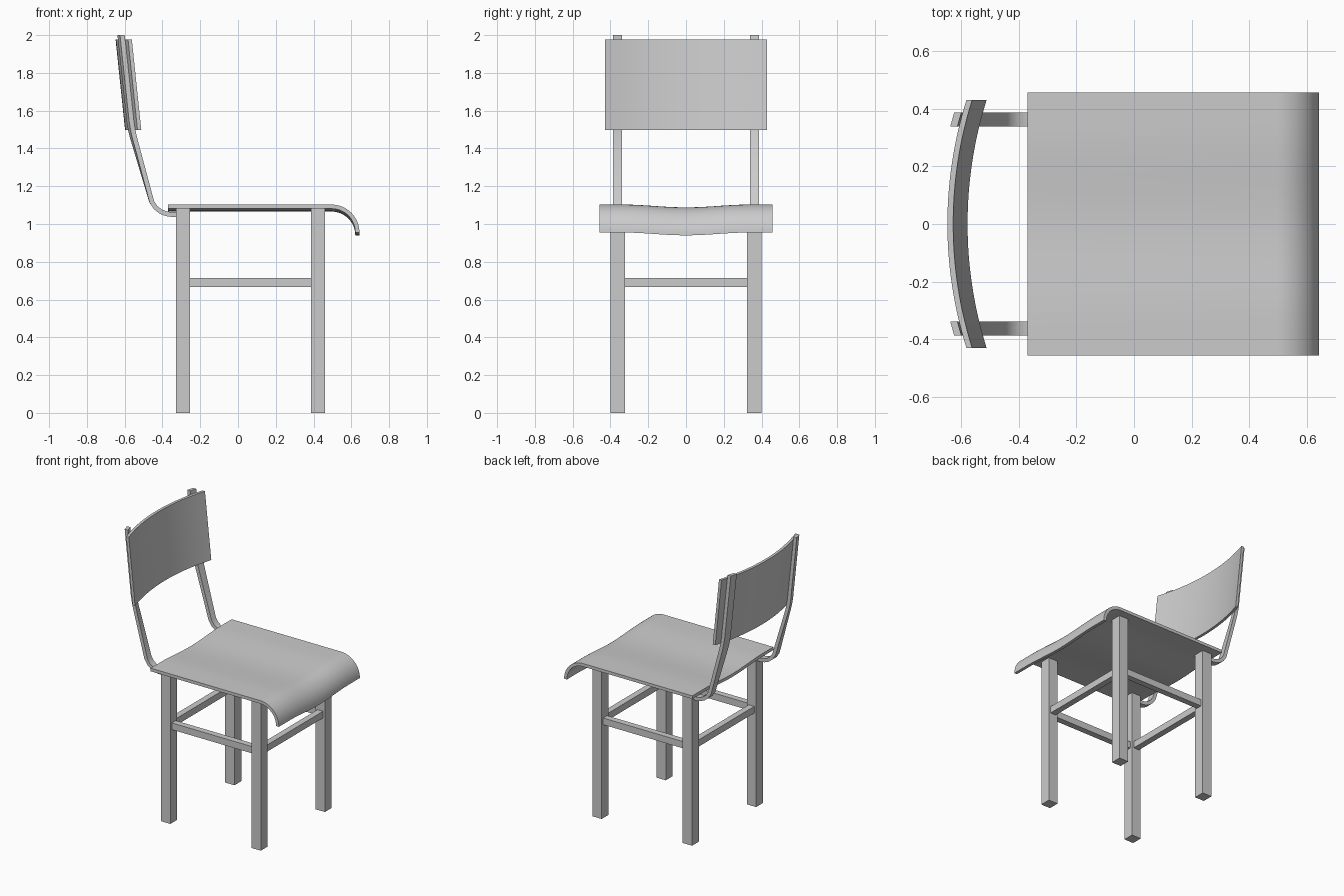
import bpy, math

if "Cube" in bpy.data.objects:
    bpy.data.objects.remove(bpy.data.objects["Cube"])


def loft(name, rings, smooth=False):
    """Skin closed rings of points and cap both ends."""
    n = len(rings[0])
    verts = [p for r in rings for p in r]
    faces = [tuple(range(n)), tuple(range(len(verts) - 1, len(verts) - n - 1, -1))]
    for i in range(len(rings) - 1):
        for j in range(n):
            a, b = i * n + j, i * n + (j + 1) % n
            faces.append((a, a + n, b + n, b))
    me = bpy.data.meshes.new(name)
    me.from_pydata(verts, [], faces)
    ob = bpy.data.objects.new(name, me)
    bpy.context.collection.objects.link(ob)
    bpy.ops.object.select_all(action='DESELECT')
    ob.select_set(True)
    bpy.context.view_layer.objects.active = ob
    bpy.ops.object.mode_set(mode='EDIT')
    bpy.ops.mesh.select_all(action='SELECT')
    bpy.ops.mesh.normals_make_consistent(inside=False)
    bpy.ops.object.mode_set(mode='OBJECT')
    if smooth:
        bpy.ops.object.shade_smooth_by_angle(angle=math.radians(30))
    return ob


def box(name, x0, x1, y0, y1, z0, z1):
    return loft(name, [[(x0, y0, z), (x1, y0, z), (x1, y1, z), (x0, y1, z)] for z in (z0, z1)])


# Legs
BACK, FRONT = (-0.328, -0.254), (0.386, 0.46)
for s, side in ((-1, "right"), (1, "left")):
    for xs, end in ((BACK, "back"), (FRONT, "front")):
        y0, y1 = sorted((s * 0.323, s * 0.4))
        box(f"{end}_{side}_leg", *xs, y0, y1, 0, 1.082)
    # Side rails
    yc = s * 0.3615
    box(f"{side}_rail", BACK[1], FRONT[0], yc - 0.022, yc + 0.022, 0.667, 0.715)

# Cross rails
for xs, end in ((BACK, "back"), (FRONT, "front")):
    xc = sum(xs) / 2
    box(f"{end}_rail", xc - 0.022, xc + 0.022, -0.323, 0.323, 0.667, 0.715)

# Seat: flat sheet with rolled front lip, slightly dished across the middle
T, CX, CZ, R = 0.022, 0.495, 0.955, 0.148
arc = [math.radians(90 - 90 * i / 16) for i in range(17)]
top = [(-0.37, CZ + R)] + [(CX + R * math.cos(a), CZ + R * math.sin(a)) for a in arc]
r = R - T
under = [(CX + r * math.cos(a), CZ + r * math.sin(a)) for a in reversed(arc)] + [(-0.37, CZ + r)]
profile = top + under


def dish(y):
    return 0.0075 * (1 + math.cos(math.pi * min(abs(y) / 0.34, 1)))


ys = [-0.457 + 0.914 * i / 32 for i in range(33)]
loft("seat", [[(x, y, z - dish(y)) for x, z in profile] for y in ys], True)

# Backrest: curved panel, leaning back
RB, W = 1.434, 0.43


def bow(y):
    return RB - math.sqrt(RB * RB - y * y)


rings = []
for i in range(33):
    y = -W + 2 * W * i / 32
    b = bow(y)
    rings.append([(-0.598 + b, y, 1.498), (-0.578 + b, y, 1.498),
                  (-0.628 + b, y, 1.976), (-0.648 + b, y, 1.976)])
loft("backrest", rings, True)

# Back posts: bent flat bars, twisted at the top to follow the backrest
path = [(-0.30, 1.050, 0), (-0.345, 1.050, 0), (-0.375, 1.054, 0), (-0.405, 1.066, 0),
        (-0.432, 1.087, 0), (-0.453, 1.118, 0.02), (-0.550, 1.46, 0.26),
        (-0.559, 1.50, 0.28), (-0.566, 1.54, 0.28), (-0.615, 2.0, 0.28)]
for s, side in ((-1, "right"), (1, "left")):
    rings = []
    for i, (x, z, shear) in enumerate(path):
        p, q = path[max(i - 1, 0)], path[min(i + 1, len(path) - 1)]
        dx, dz = q[0] - p[0], q[1] - p[1]
        length = math.hypot(dx, dz)
        nx, nz = dz / length * 0.0125, -dx / length * 0.0125
        if i == len(path) - 1:
            nz = 0
        ring = []
        for w, n in ((-1, -1), (1, -1), (1, 1), (-1, 1)):
            ring.append((x - 0.004 + n * nx + w * 0.024 * shear,
                         s * (0.3625 + w * 0.024), z + n * nz))
        rings.append(ring)
    loft(f"{side}_back_post", rings, True)
